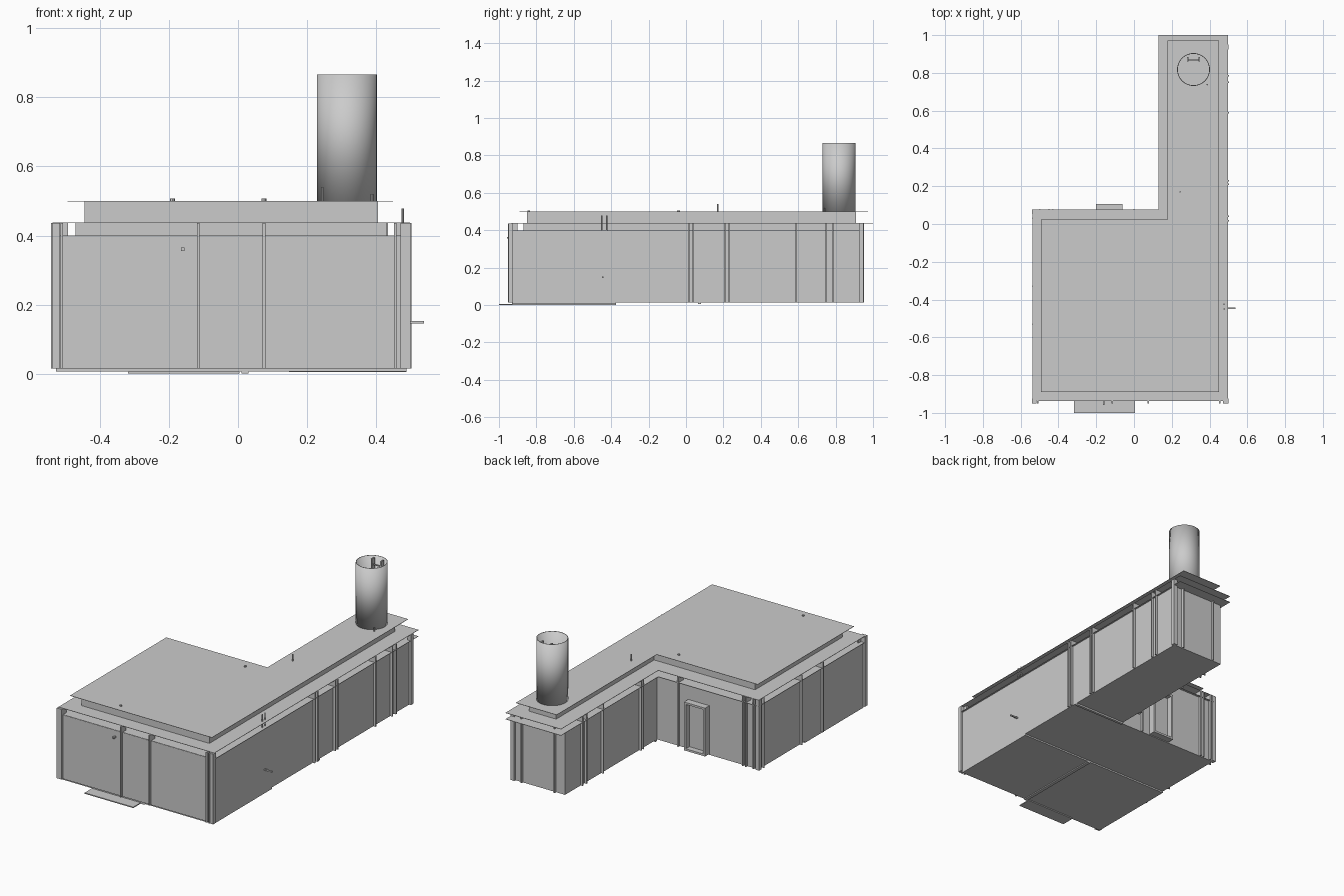
import bpy, bmesh, math
from mathutils import Vector

if "Cube" in bpy.data.objects:
    bpy.data.objects.remove(bpy.data.objects["Cube"], do_unlink=True)

grey = bpy.data.materials.new("plain_grey")
grey.use_nodes = True
GREY = (0.6, 0.6, 0.6, 1)
grey.diffuse_color = GREY
grey.node_tree.nodes["Principled BSDF"].inputs["Base Color"].default_value = GREY


def finish(name, bm):
    bmesh.ops.recalc_face_normals(bm, faces=bm.faces)
    mesh = bpy.data.meshes.new(name)
    bm.to_mesh(mesh)
    bm.free()
    mesh.materials.append(grey)
    obj = bpy.data.objects.new(name, mesh)
    bpy.context.collection.objects.link(obj)
    return obj


def add_box(bm, x, y, z):
    """Box spanning three (low, high) ranges."""
    made = bmesh.ops.create_cube(bm, size=1)["verts"]
    for v in made:
        v.co = Vector([(r[0] + r[1]) / 2 + c * (r[1] - r[0]) for r, c in zip((x, y, z), v.co)])


def box(name, x, y, z):
    bm = bmesh.new()
    add_box(bm, x, y, z)
    return finish(name, bm)


def l_slab(name, left, right, front, back, notch_x, notch_y, low, high):
    """Extrude the L-shaped plan between two heights."""
    bm = bmesh.new()
    plan = [(left, front), (right, front), (right, back),
            (notch_x, back), (notch_x, notch_y), (left, notch_y)]
    face = bm.faces.new([bm.verts.new((x, y, low)) for x, y in plan])
    top = bmesh.ops.extrude_face_region(bm, geom=[face])["geom"]
    for v in top:
        if isinstance(v, bmesh.types.BMVert):
            v.co.z = high
    return finish(name, bm)


def rod(name, x, y, low, high, radius=0.004):
    bm = bmesh.new()
    made = bmesh.ops.create_cone(bm, cap_ends=True, segments=8, radius1=radius,
                                 radius2=radius, depth=high - low)["verts"]
    bmesh.ops.translate(bm, verts=made, vec=(x, y, (low + high) / 2))
    return finish(name, bm)


# Walls and stacked roof layers
LEFT, RIGHT, FRONT, BACK = -0.527, 0.488, -0.937, 0.937
NOTCH_X, NOTCH_Y = 0.147, 0.065
FLOOR, EAVE, LEDGE, ROOF = 0.015, 0.398, 0.436, 0.5
l_slab("walls", LEFT, RIGHT, FRONT, BACK, NOTCH_X, NOTCH_Y, FLOOR, EAVE)
l_slab("eave_sheet", -0.537, 0.498, -0.936, 1.0, 0.13, 0.078, EAVE, EAVE + 0.002)
l_slab("clerestory_band", -0.47, 0.43, -0.87, 0.92, 0.2, 0.0, EAVE, LEDGE)
l_slab("ledge_sheet", -0.537, 0.498, -0.936, 1.0, 0.13, 0.078, LEDGE, LEDGE + 0.002)
l_slab("roof_base", -0.445, 0.405, -0.85, 0.91, 0.225, -0.02, LEDGE, ROOF)
l_slab("roof_sheet", -0.493, 0.449, -0.889, 0.972, 0.178, 0.024, ROOF - 0.002, ROOF)

# Upright fins that stand out from the walls and carry the ledge
OUT, DEEP, HALF = 0.014, 0.035, 0.004
bm = bmesh.new()


def fins(wall, sign, spots, along_y):
    span = sorted((wall + sign * OUT, wall - sign * DEEP))
    for s in spots:
        width = (s - HALF, s + HALF)
        x, y = (span, width) if along_y else (width, span)
        add_box(bm, x, y, (FLOOR, LEDGE))


arm_spots = (0.21, 0.23, 0.59, 0.75, 0.785)
fins(RIGHT, 1, (0.016, 0.04) + arm_spots, True)
fins(NOTCH_X, -1, arm_spots, True)
fins(LEFT, -1, (-0.53, -0.33, 0.03), True)
fins(FRONT, -1, (-0.51, -0.115, 0.075, 0.455, 0.474), False)
fins(NOTCH_Y, 1, (-0.5, -0.45, -0.43, 0.0), False)
fins(BACK, 1, (0.21, 0.43), False)
for x in (LEFT, RIGHT):
    for y in (FRONT, BACK if x == RIGHT else NOTCH_Y):
        add_box(bm, (x - 0.012, x + 0.012), (y - 0.012, y + 0.012), (FLOOR, LEDGE))
finish("wall_fins", bm)

# Rear doorway: hollow frame with a recessed panel
bm = bmesh.new()
DOOR_Y = (NOTCH_Y, 0.105)
for x in ((-0.2, -0.188), (-0.072, -0.06)):
    add_box(bm, x, DOOR_Y, (0.02, 0.31))
for z in ((0.02, 0.032), (0.298, 0.31)):
    add_box(bm, (-0.2, -0.06), DOOR_Y, z)
finish("door_frame", bm)
box("door_panel", (-0.188, -0.072), (NOTCH_Y, NOTCH_Y + 0.006), (0.032, 0.298))

# Ground plates
box("floor_plate", (LEFT, RIGHT), (-0.93, -0.375), (0.006, FLOOR))
box("front_step", (-0.318, 0.005), (-1.0, -0.92), (0.0, 0.006))
box("floor_joint", (0.01, 0.03), (-0.93, -0.375), (0.0, 0.006))
box("arm_floor_joint", (0.147, RIGHT), (0.065, 0.08), (0.005, FLOOR))

# Open chimney
CX, CY, RADIUS, TOP = 0.315, 0.818, 0.087, 0.867
bm = bmesh.new()
made = bmesh.ops.create_cone(bm, cap_ends=False, segments=48, radius1=RADIUS,
                             radius2=RADIUS, depth=TOP - ROOF)["verts"]
bmesh.ops.translate(bm, verts=made, vec=(CX, CY, (TOP + ROOF) / 2))
chimney = finish("chimney", bm)
shell = chimney.modifiers.new("wall", "SOLIDIFY")
shell.thickness = 0.004
shell.offset = -1
bpy.context.view_layer.objects.active = chimney
chimney.select_set(True)
bpy.ops.object.shade_smooth_by_angle(angle=math.radians(30))
chimney.select_set(False)

# Ladder inside the chimney
bm = bmesh.new()
for x in (CX - 0.03, CX + 0.03):
    add_box(bm, (x - 0.004, x + 0.004), (0.86, 0.885), (ROOF, 0.86))
for i in range(6):
    z = 0.55 + i * 0.055
    add_box(bm, (CX - 0.03, CX + 0.03), (0.862, 0.87), (z, z + 0.006))
finish("chimney_ladder", bm)

# Small roof fittings and wall pipes
rod("roof_vent_pipe", 0.244, 0.17, ROOF, 0.54)
rod("chimney_side_pipe", 0.388, 0.738, ROOF, 0.52)
for i, (x, y) in enumerate(((-0.19, -0.84), (0.075, -0.04))):
    rod(f"roof_cap_{i}", x, y, ROOF, 0.507, 0.007)
for y in (-0.45, -0.425):
    rod(f"edge_pipe_{y}", 0.477, y, EAVE, 0.478)
box("wall_spout", (RIGHT, 0.538), (-0.449, -0.441), (0.145, 0.153))
box("front_lamp", (-0.165, -0.155), (-0.957, FRONT), (0.355, 0.365))
